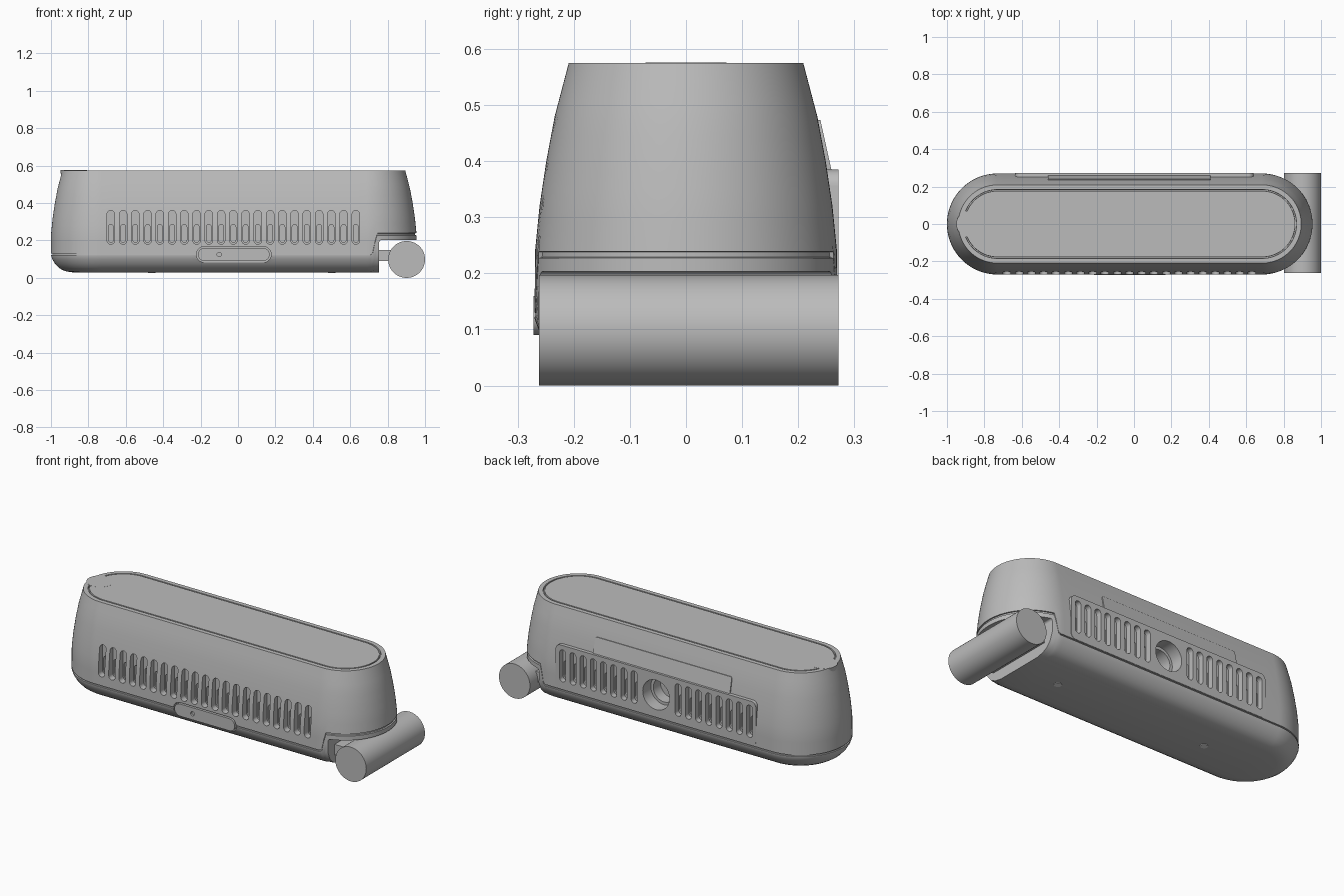
import bpy, bmesh, math
from mathutils import Vector

if "Cube" in bpy.data.objects:
    bpy.data.objects.remove(bpy.data.objects["Cube"])


def material(name, rgb):
    m = bpy.data.materials.new(name)
    m.use_nodes = True
    m.diffuse_color = (*rgb, 1)
    m.node_tree.nodes["Principled BSDF"].inputs["Base Color"].default_value = (*rgb, 1)
    return m


grey = material("plain grey", (0.5, 0.5, 0.5))
pale = material("pale grey", (0.9, 0.9, 0.9))


def finish(bm, name, mat=grey):
    bmesh.ops.recalc_face_normals(bm, faces=bm.faces)
    me = bpy.data.meshes.new(name)
    bm.to_mesh(me)
    bm.free()
    me.materials.append(mat)
    ob = bpy.data.objects.new(name, me)
    bpy.context.collection.objects.link(ob)
    return ob


def rounded(x0, x1, z0, z1, r, steps=8):
    """Outline of a rounded rectangle in x and z."""
    corners = [(x1 - r, z1 - r), (x0 + r, z1 - r), (x0 + r, z0 + r), (x1 - r, z0 + r)]
    pts = []
    for q, (cx, cz) in enumerate(corners):
        for i in range(steps + 1):
            a = math.pi / 2 * (q + i / steps)
            p = (cx + r * math.cos(a), cz + r * math.sin(a))
            if not pts or math.dist(p, pts[-1]) > 1e-5:
                pts.append(p)
    if math.dist(pts[0], pts[-1]) < 1e-5:
        pts.pop()
    return pts


def prisms(name, outlines, y0, y1):
    """Extrude outlines in x and z from y0 to y1 as one object."""
    bm = bmesh.new()
    for pts in outlines:
        a = [bm.verts.new((x, y0, z)) for x, z in pts]
        b = [bm.verts.new((x, y1, z)) for x, z in pts]
        bm.faces.new(a)
        bm.faces.new(b[::-1])
        for i in range(len(pts)):
            j = (i + 1) % len(pts)
            bm.faces.new((a[i], b[i], b[j], a[j]))
    return finish(bm, name)


def circle(cx, cz, r, n=48):
    return [(cx + r * math.cos(2 * math.pi * i / n), cz + r * math.sin(2 * math.pi * i / n))
            for i in range(n)]


def cut(ob, *cutters):
    bpy.context.view_layer.objects.active = ob
    for c in cutters:
        c.hide_render = True
        m = ob.modifiers.new("cut", "BOOLEAN")
        m.operation, m.solver, m.object = "DIFFERENCE", "EXACT", c
        bpy.ops.object.modifier_apply(modifier=m.name)


# Wall profile: inset from the widest outline at each height
PROFILE = [(.03, .115), (.034, .085), (.042, .062), (.055, .042), (.075, .023), (.1, .008),
           (.12, .001), (.24, .002), (.32, .01), (.4, .022), (.48, .037), (.575, .062)]
LEFT, RIGHT, RADIUS, SEAM, TOP = -.73, .685, .271, .126, .575


def inset_at(z):
    for (z0, a), (z1, b) in zip(PROFILE, PROFILE[1:]):
        if z <= z1:
            return a + (b - a) * (z - z0) / (z1 - z0)
    return PROFILE[-1][1]


def lifted(z, x):
    """Raise the seam over the hinge end."""
    t = min(max((x - .715) / .03, 0), 1)
    rise = .11 * t * t * (3 - 2 * t)
    return z + rise * ((z - .03) / (SEAM - .03) if z < SEAM else (TOP - z) / (TOP - SEAM))


def stadium():
    """Pairs of spine point and outward direction."""
    n, m = 72, 24
    for cx, start in ((RIGHT, -90), (LEFT, 90)):
        for i in range(n + 1):
            a = math.radians(start + 180 * i / n)
            yield cx, math.cos(a), math.sin(a)
        for i in range(1, m):
            other = LEFT if cx == RIGHT else RIGHT
            yield cx + (other - cx) * i / m, 0, 1 if cx == RIGHT else -1


# Main shell with seam groove and lid groove
rings = [(z, None, 0) for z, _ in PROFILE]
rings += [(SEAM - .004, None, 0), (SEAM - .003, None, .007),
          (SEAM + .003, None, .007), (SEAM + .004, None, 0)]
rings += [(z, None, 0) for z in (.16, .2, .28, .36, .44, .53)]
rings.sort()
rings += [(TOP, i, 0) for i in (.087,)] + [(TOP - .012, .088, 0), (TOP - .012, .094, 0), (TOP, .095, 0)]
bm = bmesh.new()
loops = []
for z, fixed, extra in rings:
    loop = []
    for cx, dx, dy in stadium():
        h = lifted(z, cx + dx * RADIUS) if fixed is None else z
        r = RADIUS - (inset_at(h) + extra if fixed is None else fixed)
        loop.append(bm.verts.new((cx + dx * r, dy * r, h)))
    loops.append(loop)
for a, b in zip(loops, loops[1:]):
    for i in range(len(a)):
        j = (i + 1) % len(a)
        bm.faces.new((a[i], a[j], b[j], b[i]))
bm.faces.new(loops[0][::-1])
bm.faces.new(loops[-1])
shell = finish(bm, "shell")

# Rear vent panel
panel = prisms("rear_panel", [rounded(-.635, .64, .131, .385, .03)], .2, .272)

# Cutters for slots, rear socket, button recess and hinge notch
front_x = [-.68 + .0655 * i for i in range(21)]
rear_x = [s * (.14 + .065 * i) for s in (-1, 1) for i in range(8)]


def slots(xs, z0, z1, w):
    return [rounded(x - w, x + w, z0, z1, w * .999) for x in xs]


cutters = [
    prisms("front_slot_cutter", slots(front_x, .18, .36, .02), -.4, -.232),
    prisms("front_deep_cutter", slots(front_x, .19, .285, .013), -.3, -.18),
    prisms("rear_slot_cutter", slots(rear_x, .175, .36, .019), .24, .4),
    prisms("rear_deep_cutter", slots(rear_x, .19, .285, .013), .18, .3),
    prisms("socket_cutter", [circle(0, .26, .085)], .12, .4),
    prisms("button_cutter", [rounded(-.222, .177, .083, .167, .0415)], -.4, -.245),
    prisms("notch_cutter", [rounded(.755, 1.3, -.3, .203, .012)], -.5, .5),
]
cut(shell, *cutters)
cut(panel, *cutters[2:5])

# Front button with its small pinhole
button = prisms("front_button", [rounded(-.214, .169, .09, .16, .0345)], -.272, -.23)
pin = prisms("pinhole_cutter", [circle(-.1, .125, .012, 16)], -.4, -.26)
cut(button, pin)
for c in cutters + [pin]:
    bpy.data.objects.remove(c)

# Socket ring inside the rear opening
ring = prisms("socket_ring", [circle(0, .26, .084)], .12, .2)
bore = prisms("bore_cutter", [circle(0, .26, .068)], .135, .4)
cut(ring, bore)
bpy.data.objects.remove(bore)

# Slanted latch plate above the rear panel
latch = prisms("rear_latch", [rounded(-.46, .41, .375, .473, .012)], .2, .257)
for v in latch.data.vertices:
    if v.co.y > .25:
        v.co.y = .259 - (v.co.z - .385) * .22

# Hinge barrel and its link to the shell
barrel = prisms("hinge_barrel", [circle(.9015, .0985, .0985, 96)], -.262, .272)
link = prisms("hinge_link", [rounded(.74, .84, .09, .15, .008)], -.2, .2)

# Small lip at the end of the lid
bm = bmesh.new()
bmesh.ops.create_cone(bm, cap_ends=True, segments=48, radius1=.068, radius2=.072, depth=.03)
bmesh.ops.translate(bm, verts=bm.verts, vec=Vector((-.878, 0, TOP - .0145)))
lip = finish(bm, "lid_lip")

# Screw plugs in the underside
for side, x in (("left", .5), ("right", -.46)):
    bm = bmesh.new()
    bmesh.ops.create_cone(bm, cap_ends=True, segments=24, radius1=.02, radius2=.02, depth=.009)
    bmesh.ops.translate(bm, verts=bm.verts, vec=Vector((x, 0, .031)))
    finish(bm, side + "_screw_plug", pale)

# Smooth curved walls, keep edges crisp
for ob in bpy.context.collection.objects:
    if ob.type == "MESH":
        bpy.ops.object.select_all(action="DESELECT")
        ob.select_set(True)
        bpy.context.view_layer.objects.active = ob
        bpy.ops.object.shade_smooth_by_angle(angle=math.radians(30))
